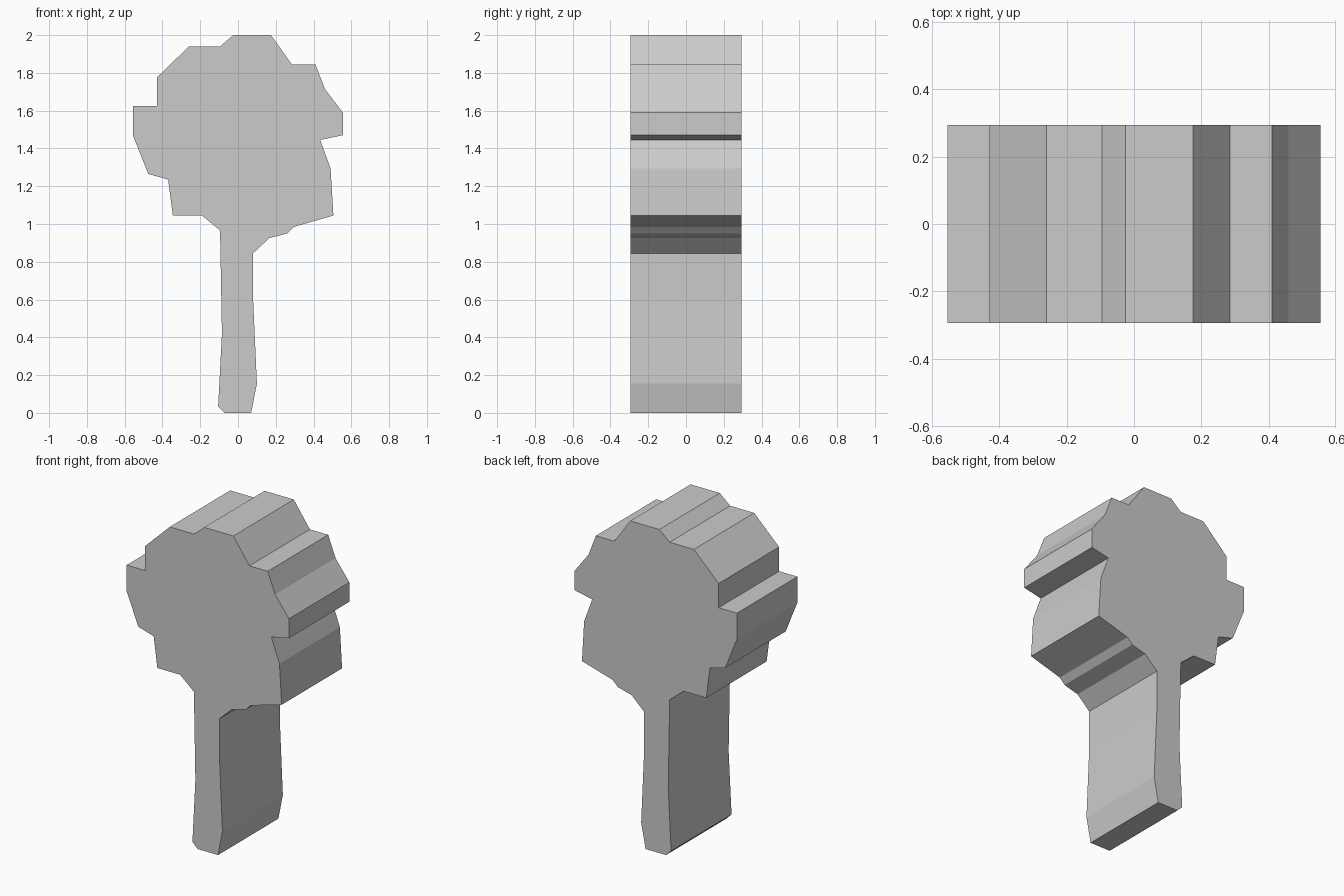
import bpy
import bmesh
from mathutils import Vector

# Remove the default cube only
default_cube = bpy.data.objects.get("Cube")
if default_cube:
    bpy.data.objects.remove(default_cube, do_unlink=True)

HALF_DEPTH = 0.295


def make_material(name, colour):
    material = bpy.data.materials.new(name)
    material.use_nodes = True
    material.diffuse_color = colour
    for node in material.node_tree.nodes:
        if node.type == "BSDF_PRINCIPLED":
            node.inputs["Base Color"].default_value = colour
    return material


def extrude_outline(name, outline, half_depth, material):
    """Make a flat-sided slab from an x-z outline, centred on y."""
    bm = bmesh.new()
    front = bm.faces.new([bm.verts.new((x, -half_depth, z)) for x, z in outline])
    result = bmesh.ops.extrude_face_region(bm, geom=[front], use_keep_orig=True)
    moved = [item for item in result["geom"] if isinstance(item, bmesh.types.BMVert)]
    bmesh.ops.translate(bm, verts=moved, vec=Vector((0, 2 * half_depth, 0)))
    bmesh.ops.recalc_face_normals(bm, faces=bm.faces)
    mesh = bpy.data.meshes.new(name)
    bm.to_mesh(mesh)
    bm.free()
    mesh.materials.append(material)
    obj = bpy.data.objects.new(name, mesh)
    bpy.context.collection.objects.link(obj)
    return obj


# Crown outline, clockwise from the lower left, over the top, to the lower right
crown = [
    (-0.19, 1.045), (-0.345, 1.045), (-0.37, 1.235), (-0.475, 1.265),
    (-0.555, 1.465), (-0.555, 1.625), (-0.43, 1.625), (-0.43, 1.775),
    (-0.26, 1.94), (-0.095, 1.94), (-0.025, 2), (0.175, 2),
    (0.285, 1.845), (0.41, 1.845), (0.46, 1.715), (0.555, 1.59),
    (0.555, 1.47), (0.435, 1.445), (0.49, 1.295), (0.505, 1.045),
    (0.295, 0.985), (0.26, 0.95), (0.165, 0.925),
]

# Trunk outline, down the right side and back up the left
trunk = [
    (0.08, 0.845), (0.08, 0.6), (0.1, 0.155), (0.07, 0),
    (-0.07, 0), (-0.105, 0.035), (-0.085, 0.42), (-0.095, 0.965),
]

# One continuous cut-out tree
grey = make_material("plain grey", (0.6, 0.6, 0.6, 1))
extrude_outline("tree_cutout", crown + trunk, HALF_DEPTH, grey)
